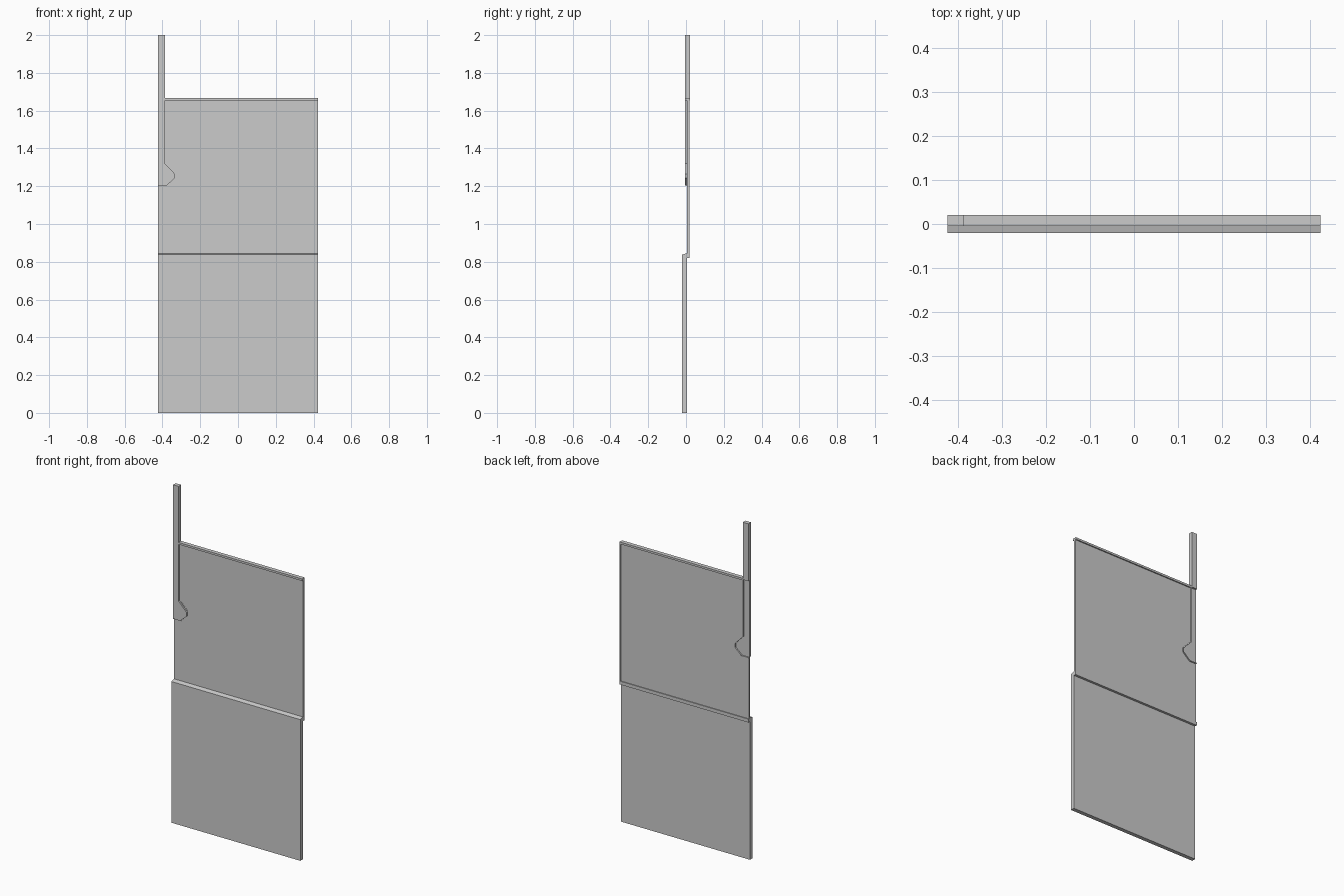
import bpy, bmesh
from mathutils import Vector

if "Cube" in bpy.data.objects:
    bpy.data.objects.remove(bpy.data.objects["Cube"])

W = 0.423  # half width


def prism(name, pts, y0, y1):
    """Extrude an x-z outline from y0 to y1."""
    bm = bmesh.new()
    face = bm.faces.new([bm.verts.new((x, y0, z)) for x, z in pts])
    ext = bmesh.ops.extrude_face_region(bm, geom=[face])
    for v in ext["geom"]:
        if isinstance(v, bmesh.types.BMVert):
            v.co.y = y1
    bmesh.ops.recalc_face_normals(bm, faces=bm.faces)
    return finish(name, bm)


def finish(name, bm):
    mesh = bpy.data.meshes.new(name)
    bm.to_mesh(mesh)
    bm.free()
    obj = bpy.data.objects.new(name, mesh)
    bpy.context.collection.objects.link(obj)
    return obj


def rect(x0, x1, z0, z1):
    return [(x0, z0), (x1, z0), (x1, z1), (x0, z1)]


def bar(name, a, b, width, y0, y1):
    """Flat trim bar along a to b, widened to the left of its direction."""
    a, b = Vector(a), Vector(b)
    d = (b - a).normalized()
    n = Vector((-d.y, d.x)) * width
    return prism(name, [a, b, b + n, a + n], y0, y1)


# Lower panel with a sloping top edge (y-z profile swept across the width)
bm = bmesh.new()
profile = [(-0.02, 0), (0.004, 0), (0.004, 0.845), (-0.02, 0.838)]
face = bm.faces.new([bm.verts.new((-W, y, z)) for y, z in profile])
ext = bmesh.ops.extrude_face_region(bm, geom=[face])
for v in ext["geom"]:
    if isinstance(v, bmesh.types.BMVert):
        v.co.x = W
bmesh.ops.recalc_face_normals(bm, faces=bm.faces)
finish("lower_panel", bm)

# Upper sheet, notched around the post foot
notch = [(-W, 1.205), (-0.376, 1.205), (-0.334, 1.243),
         (-0.334, 1.265), (-0.387, 1.32), (-0.387, 1.667)]
prism("upper_panel", [(-W, 0.82), (W, 0.82), (W, 1.667)] + notch[::-1],
      0.005, 0.013)

# Raised trim around the upper sheet
trim = (0.004, 0.018)
bar("trim_bottom", (-W, 0.82), (W, 0.82), 0.02, *trim)
bar("trim_side", (W, 0.82), (W, 1.667), 0.006, *trim)
bar("trim_top", (W, 1.667), (-0.387, 1.667), 0.012, -0.004, 0.02)
for i, (a, b) in enumerate(zip(notch[::-1], notch[-2::-1])):
    bar(f"trim_notch_{i}", a, b, 0.005, *trim)

# Post: thin hooked foot in the notch, thicker upper half
prism("post_foot", notch + [(-W, 1.667)], -0.005, 0.010)
prism("post_upper", rect(-W, -0.387, 1.66, 2.0), -0.005, 0.02)
